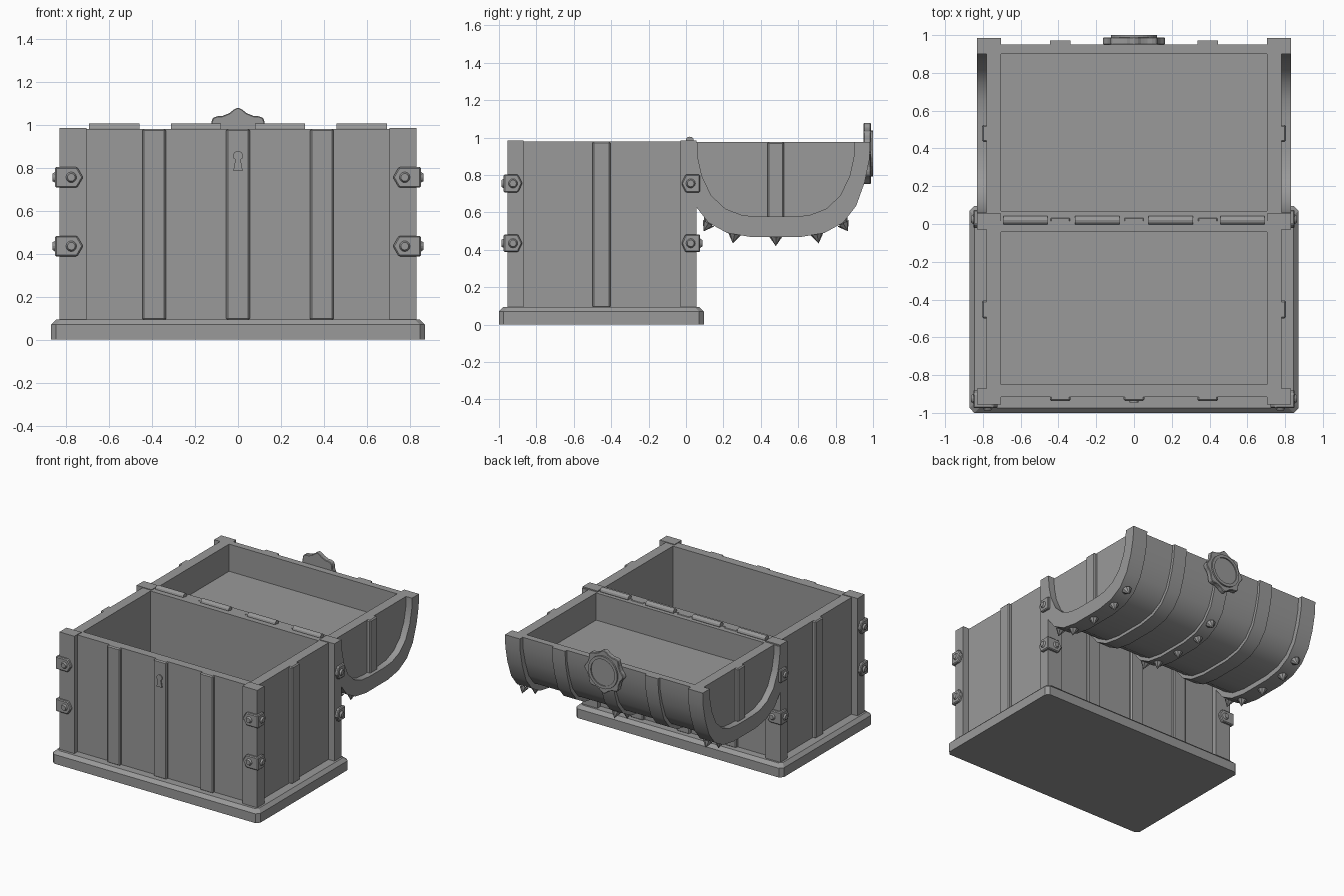
import bpy, bmesh, math
from mathutils import Vector

if "Cube" in bpy.data.objects:
    bpy.data.objects.remove(bpy.data.objects["Cube"])

gray = bpy.data.materials.new("gray")
gray.diffuse_color = (0.32, 0.32, 0.32, 1)
gray.use_nodes = True
gray.node_tree.nodes["Principled BSDF"].inputs["Base Color"].default_value = gray.diffuse_color


def finish(name, bm, bevel=0, smooth=False):
    bmesh.ops.recalc_face_normals(bm, faces=bm.faces)
    me = bpy.data.meshes.new(name)
    bm.to_mesh(me)
    bm.free()
    me.materials.append(gray)
    if smooth:
        me.polygons.foreach_set("use_smooth", [True] * len(me.polygons))
        me.set_sharp_from_angle(angle=math.radians(32))
    ob = bpy.data.objects.new(name, me)
    bpy.context.collection.objects.link(ob)
    if bevel:
        m = ob.modifiers.new("chamfer", 'BEVEL')
        m.width = bevel
        m.segments = 1
    return ob


def prism(name, pts, axis, a, b, bevel=0, smooth=False):
    """Extrude a 2D outline along x (points y,z), y (x,z) or z (x,y)."""
    def place(p, t):
        return {'x': (t, p[0], p[1]), 'y': (p[0], t, p[1]), 'z': (p[0], p[1], t)}[axis]
    bm = bmesh.new()
    lo = [bm.verts.new(place(p, a)) for p in pts]
    hi = [bm.verts.new(place(p, b)) for p in pts]
    bm.faces.new(lo)
    bm.faces.new(hi)
    n = len(pts)
    for i in range(n):
        j = (i + 1) % n
        bm.faces.new((lo[i], lo[j], hi[j], hi[i]))
    return finish(name, bm, bevel, smooth)


def box(name, x0, x1, y0, y1, z0, z1, bevel=0):
    return prism(name, [(x0, y0), (x1, y0), (x1, y1), (x0, y1)], 'z', z0, z1, bevel)


def cone(name, loc, direction, r1, r2, depth, sides):
    """Cone whose base sits at loc and points along direction."""
    bm = bmesh.new()
    bmesh.ops.create_cone(bm, cap_ends=True, segments=sides, radius1=r1, radius2=r2, depth=depth)
    bmesh.ops.translate(bm, verts=bm.verts, vec=(0, 0, depth / 2))
    ob = finish(name, bm)
    ob.location = loc
    ob.rotation_euler = Vector(direction).to_track_quat('Z', 'Y').to_euler()
    return ob


# Plinth with chamfered top and corners
o = 0.025
bm = bmesh.new()
rings = []
for z, d in ((0, 0), (0.07, 0), (0.095, o)):
    x, y0, y1 = 0.87 - d, -1 + d, 0.095 - d
    pts = [(-x + o, y0), (x - o, y0), (x, y0 + o), (x, y1 - o),
           (x - o, y1), (-x + o, y1), (-x, y1 - o), (-x, y0 + o)]
    rings.append([bm.verts.new((*p, z)) for p in pts])
bm.faces.new(rings[0])
bm.faces.new(rings[2])
for r, s in zip(rings, rings[1:]):
    for i in range(8):
        j = (i + 1) % 8
        bm.faces.new((r[i], r[j], s[j], s[i]))
finish("plinth", bm)

# Chest walls and floor
Z0, Z1 = 0.09, 0.98
box("front_wall", -0.78, 0.78, -0.915, -0.85, Z0, Z1)
box("back_wall", -0.78, 0.78, -0.042, 0.015, Z0, Z1)
box("chest_floor", -0.705, 0.705, -0.85, -0.042, Z0, 0.12)
for s in (-1, 1):
    box("side_wall", *sorted((s * 0.705, s * 0.78)), -0.85, -0.042, Z0, Z1)
    box("side_strip", *sorted((s * 0.77, s * 0.805)), -0.5, -0.405, Z0, Z1, 0.008)
for x in (-0.39, 0, 0.39):
    box("front_strip", x - 0.055, x + 0.055, -0.937, -0.9, Z0, Z1, 0.008)
    box("back_strip", x - 0.055, x + 0.055, 0, 0.037, Z0, Z1, 0.008)

# Corner posts with bolted brackets
for s in (-1, 1):
    for y0, y1, outer, t in ((-0.955, -0.87, -0.955, -1), (-0.03, 0.055, 0.055, 1)):
        box("corner_post", *sorted((s * 0.705, s * 0.83)), y0, y1, Z0, 0.985)
        for z in (0.755, 0.435):
            h = 0.048
            face = [(s * 0.85, z - h), (s * 0.748, z - h), (s * 0.72, z),
                    (s * 0.748, z + h), (s * 0.85, z + h)]
            prism("bracket_face", face, 'y', *sorted((outer - t * 0.005, outer + t * 0.02)), 0.006)
            e = outer + t * 0.02
            side = [(e, z - h), (e - t * 0.077, z - h), (e - t * 0.1, z),
                    (e - t * 0.077, z + h), (e, z + h)]
            prism("bracket_side", side, 'x', *sorted((s * 0.825, s * 0.85)), 0.006)
            cone("bolt", (s * 0.775, e, z), (0, t, 0), 0.025, 0.018, 0.012, 12)
            cone("bolt", (s * 0.85, e - t * 0.05, z), (s, 0, 0), 0.025, 0.018, 0.012, 12)

# Keyhole plate
key = [(-0.022, 0.785), (0.022, 0.785), (0.012, 0.837)]
key += [(0.023 * math.cos(a), 0.855 + 0.023 * math.sin(a))
        for a in (math.radians(-30 + 24 * i) for i in range(11))]
key += [(-0.012, 0.837)]
prism("keyhole", key, 'y', -0.945, -0.936)

# Hinge barrels along the joint
for x in (-0.575, -0.195, 0.195, 0.575):
    cone("hinge", (x - 0.117, 0.02, 0.983), (1, 0, 0), 0.022, 0.022, 0.234, 12)

# Open barrel lid, lying upside down behind the chest
C, TOP = 0.48, 0.976
RIM = [(0.505, TOP), (0.5, 0.88), (0.475, 0.76), (0.43, 0.635), (0.36, 0.545), (0.26, 0.49), (0.13, 0.468)]
INNER = [(0.42, TOP), (0.418, 0.9), (0.395, 0.795), (0.345, 0.69), (0.27, 0.62), (0.18, 0.585), (0.09, 0.577)]
SHELL = [(0.47, TOP), (0.465, 0.885), (0.44, 0.775), (0.4, 0.66), (0.335, 0.577), (0.245, 0.527), (0.12, 0.506)]


def arc(half):
    """Full trough outline from the outer side to the chest side."""
    return [(C + d, z) for d, z in half] + [(C - d, z) for d, z in reversed(half)]


FLOOR = 0.77
well = [(0.07, TOP), (0.07, FLOOR), (0.9, FLOOR), (0.9, TOP)]
prism("lid_shell", arc(SHELL) + well, 'x', -0.705, 0.705, smooth=True)
for s in (-1, 1):
    prism("lid_end", arc(SHELL), 'x', *sorted((s * 0.705, s * 0.78)), smooth=True)
    prism("lid_rim", arc(RIM) + arc(INNER)[::-1], 'x', *sorted((s * 0.705, s * 0.83)), smooth=True)
    box("lid_end_strip", *sorted((s * 0.77, s * 0.805)), 0.435, 0.525, 0.57, TOP, 0.008)

# Raised bands over the lid
BAND = [(d + 0.021 * min(1, d / 0.4), z - (0.022 * (TOP - z) / 0.45 if z < TOP else 0)) for d, z in SHELL]
UNDER = [(d - 0.012, z + (0.012 if z < TOP else 0)) for d, z in SHELL]
for x in (-0.39, 0, 0.39):
    prism("lid_band", arc(BAND) + arc(UNDER)[::-1], 'x', x - 0.055, x + 0.055, smooth=True)

# Spikes on the rims and the middle band
for x, up in ((-0.77, 0), (0.77, 0), (0, 0.016)):
    for d, z, tilt in ((-0.36, 0.542, -0.6), (-0.22, 0.484, -0.2), (0, 0.47, 0),
                       (0.22, 0.484, 0.2), (0.36, 0.542, 0.6)):
        cone("spike", (x, C + d * (1 - up), z + up), (0, tilt, -1), 0.035, 0, 0.05, 8)

# Scalloped rosette clasp on the lid front
zc = 0.915
lobes = []
for i in range(48):
    a = 2 * math.pi * i / 48
    r = 0.143 + 0.022 * abs(math.cos(4 * a)) ** 1.5 * (math.cos(8 * a) * 0.5 + 0.5)
    lobes.append((r * math.sin(a), zc + r * math.cos(a)))
prism("rosette", lobes, 'y', 0.95, 0.988, 0.004)
for name, r0, r1, y1 in (("rosette_ring", 0.122, 0.1, 1.0), ("rosette_disc", 0.104, 0.0, 0.992)):
    ring = [(math.sin(a), math.cos(a)) for a in (2 * math.pi * i / 32 for i in range(32))]
    bm = bmesh.new()
    loops = [[bm.verts.new((r * u, y, zc + r * v)) for u, v in ring]
             for r, y in ((r0, 0.98), (r0, y1), (max(r1, 0.02), y1), (max(r1, 0.02), 0.98))]
    for p, q in zip(loops, loops[1:] + loops[:1]):
        for i in range(32):
            j = (i + 1) % 32
            bm.faces.new((p[i], p[j], q[j], q[i]))
    if r1 == 0:
        bm.faces.new(loops[2])
    finish(name, bm)
